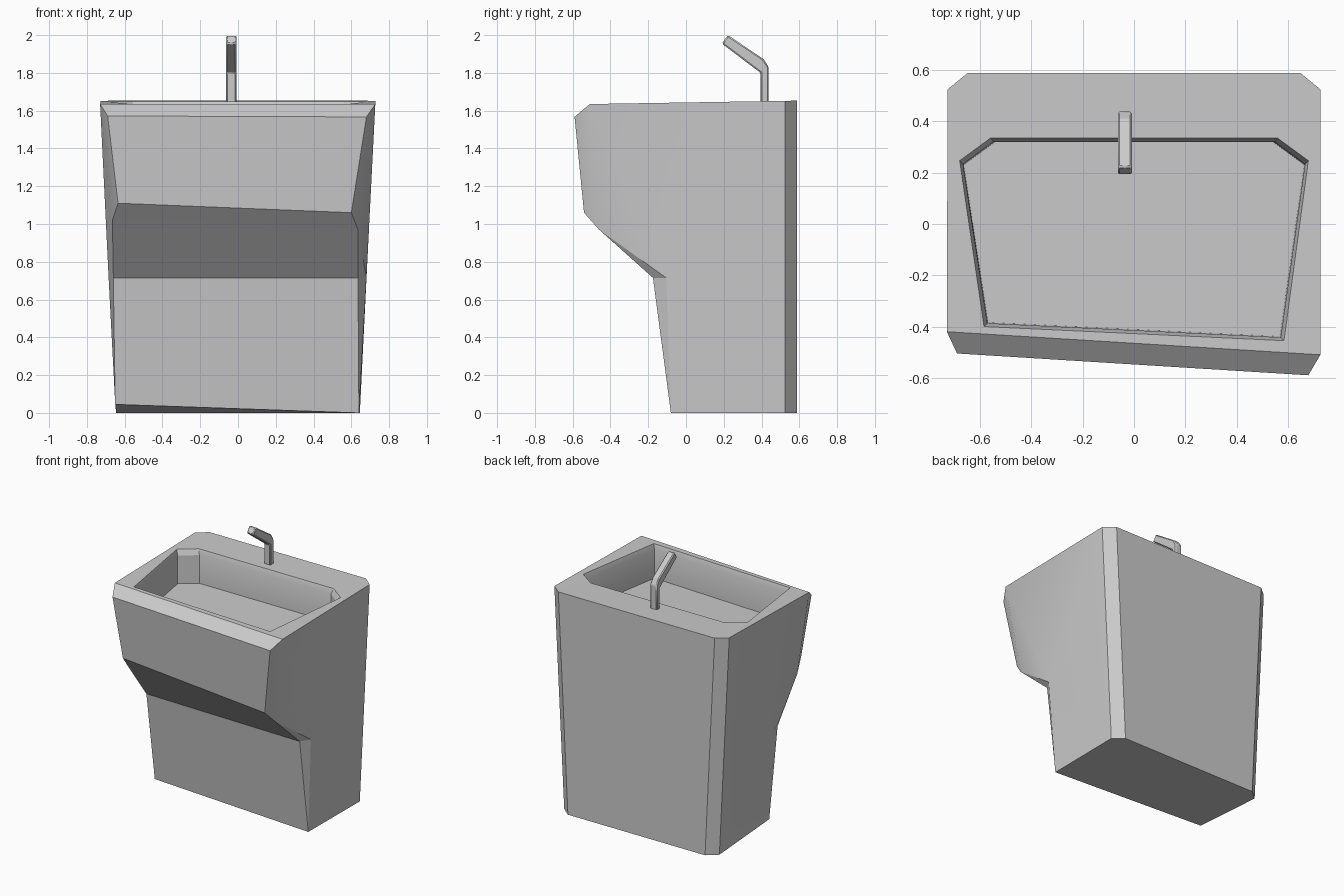
import bpy, bmesh, math

cube = bpy.data.objects.get("Cube")
if cube:
    bpy.data.objects.remove(cube)


def flat_material(name, value):
    mat = bpy.data.materials.new(name)
    mat.use_nodes = True
    colour = (value, value, value, 1)
    mat.diffuse_color = colour
    mat.node_tree.nodes["Principled BSDF"].inputs["Base Color"].default_value = colour
    return mat


grey = flat_material("light grey", 0.6)


def finish(bm, name):
    bmesh.ops.recalc_face_normals(bm, faces=bm.faces)
    mesh = bpy.data.meshes.new(name)
    bm.to_mesh(mesh)
    bm.free()
    obj = bpy.data.objects.new(name, mesh)
    mesh.materials.append(grey)
    bpy.context.collection.objects.link(obj)
    bpy.ops.object.select_all(action="DESELECT")
    obj.select_set(True)
    bpy.context.view_layer.objects.active = obj
    bpy.ops.object.shade_smooth_by_angle(angle=math.radians(20))
    return obj


def top_height(y):
    return 1.643 + 0.017 * y


# Pedestal: slightly skewed front outlines, from top rim down to the foot
bm = bmesh.new()
right = [(0.727, -0.51, 1.635), (0.68, -0.59, 1.567), (0.60, -0.54, 1.06),
         (0.635, -0.46, 0.97), (0.635, -0.175, 0.715), (0.64, -0.08, 0)]
left = [(-0.73, -0.42, 1.635), (-0.69, -0.505, 1.572), (-0.635, -0.46, 1.11),
        (-0.665, -0.37, 1.02), (-0.66, -0.145, 0.715), (-0.65, -0.06, 0.045)]
hips = {1: (0.68, -0.105, 0.715), -1: (-0.685, -0.075, 0.715)}


def point(co):
    return bm.verts.new(co)


fronts = {1: [point(p) for p in right], -1: [point(p) for p in left]}
back = {}
for side, edge in fronts.items():
    side_top = point((side * 0.727, 0.525, 1.652))
    back_top = point((side * 0.65, 0.588, 1.653))
    side_foot = point((side * 0.645, 0.525, 0))
    back_foot = point((side * 0.57, 0.588, 0))
    back[side] = side_top, back_top, side_foot, back_foot
    hip = point(hips[side])
    rim, lip, chin, under, waist, foot = edge
    for face in ((rim, lip, chin, under), (rim, under, hip), (under, waist, hip),
                 (waist, foot, hip), (rim, hip, side_top),
                 (hip, foot, side_foot), (hip, side_foot, side_top),
                 (side_top, side_foot, back_foot, back_top)):
        bm.faces.new(face)

# Front bands, back panel and base
for i in range(5):
    bm.faces.new((fronts[-1][i], fronts[1][i], fronts[1][i + 1], fronts[-1][i + 1]))
bm.faces.new((back[1][1], back[1][3], back[-1][3], back[-1][1]))
bm.faces.new((fronts[-1][5], fronts[1][5], back[1][2], back[1][3],
              back[-1][3], back[-1][2]))

# Basin: bevelled rim, upright walls and flat floor
outline = [(-0.585, -0.40), (0.585, -0.455), (0.68, 0.247),
           (0.56, 0.335), (-0.56, 0.335), (-0.68, 0.247)]
rings = [[fronts[-1][0], fronts[1][0], back[1][0], back[1][1], back[-1][1], back[-1][0]]]
for inset, drop in ((0, 0), (0.013, 0.04), (0.016, 0.25)):
    rings.append([point((x - math.copysign(inset, x), y - math.copysign(inset, y),
                         top_height(y) - drop)) for x, y in outline])
for upper, lower in zip(rings, rings[1:]):
    for i in range(6):
        j = (i + 1) % 6
        bm.faces.new((upper[i], upper[j], lower[j], lower[i]))
bm.faces.new(rings[-1])
finish(bm, "basin_pedestal")

# Tap: bent side profile pushed across x and softened
bm = bmesh.new()
profile = [(0.395, 1.64), (0.395, 1.80), (0.19, 1.955), (0.222, 2.0),
           (0.412, 1.872), (0.438, 1.83), (0.438, 1.64)]
face = bm.faces.new([bm.verts.new((-0.063, y, z)) for y, z in profile])
push = bmesh.ops.extrude_face_region(bm, geom=[face])
moved = [v for v in push["geom"] if isinstance(v, bmesh.types.BMVert)]
bmesh.ops.translate(bm, verts=moved, vec=(0.055, 0, 0))
tap = finish(bm, "tap")
soften = tap.modifiers.new("Soft edges", "BEVEL")
soften.width = 0.007
soften.segments = 1
